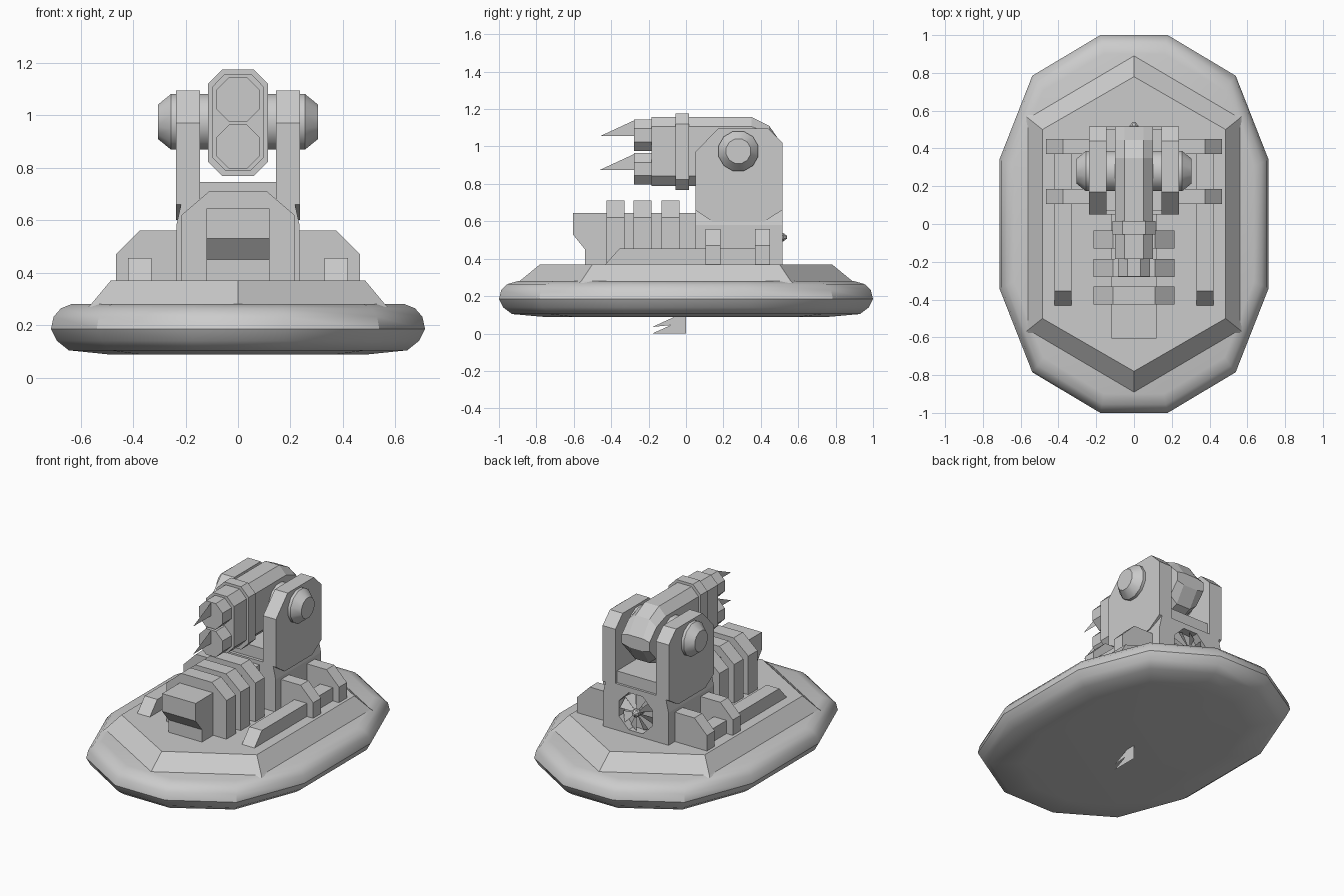
import bpy, bmesh
from math import pi, cos, sin

if "Cube" in bpy.data.objects:
    bpy.data.objects.remove(bpy.data.objects["Cube"])


def finish(name, bm, smooth=None):
    bmesh.ops.recalc_face_normals(bm, faces=bm.faces)
    me = bpy.data.meshes.new(name)
    bm.to_mesh(me)
    bm.free()
    ob = bpy.data.objects.new(name, me)
    bpy.context.collection.objects.link(ob)
    if smooth:
        bpy.ops.object.select_all(action='DESELECT')
        ob.select_set(True)
        bpy.context.view_layer.objects.active = ob
        bpy.ops.object.shade_smooth_by_angle(angle=smooth)
    return ob


def loft(name, rings, smooth=None, cap_end=True):
    """Skin a list of equal-length point rings and cap the ends."""
    bm = bmesh.new()
    vs = [[bm.verts.new(p) for p in r] for r in rings]
    n = len(vs[0])
    for a, b in zip(vs, vs[1:]):
        for i in range(n):
            bm.faces.new((a[i], a[(i + 1) % n], b[(i + 1) % n], b[i]))
    bm.faces.new(vs[0])
    if cap_end:
        bm.faces.new(vs[-1])
    return finish(name, bm, smooth)


def prism_x(name, yz, a, b):
    return loft(name, [[(x, y, z) for y, z in yz] for x in (a, b)])


def prism_y(name, xz, a, b):
    return loft(name, [[(x, y, z) for x, z in xz] for y in (a, b)])


def box(name, x0, x1, y0, y1, z0, z1):
    return prism_x(name, [(y0, z0), (y1, z0), (y1, z1), (y0, z1)], x0, x1)


def circle(r, n):
    return [(r * cos(2 * pi * (i + .5) / n), r * sin(2 * pi * (i + .5) / n)) for i in range(n)]


def octagon(w, z0, z1, c):
    return [(-w + c, z0), (w - c, z0), (w, z0 + c), (w, z1 - c),
            (w - c, z1), (-w + c, z1), (-w, z1 - c), (-w, z0 + c)]


def blade(name, yz):
    bm = bmesh.new()
    bm.faces.new([bm.verts.new((0, y, z)) for y, z in yz])
    return finish(name, bm)


# Rounded twelve-sided skirt
quarter = [(.25, 1), (.755, .785), (1, .34)]
outline = (quarter + [(x, -y) for x, y in quarter[::-1]] +
           [(-x, -y) for x, y in quarter] + [(-x, y) for x, y in quarter[::-1]])
section = [(.49, .75, .088), (.645, .93, .104), (.69, .978, .14), (.713, 1, .185),
           (.703, .988, .232), (.675, .955, .264), (.635, .9, .28)]
loft("hover_skirt", [[(x * hx, y * hy, z) for x, y in outline] for hx, hy, z in section], .6)

# Hexagonal deck
loft("deck", [[(0, -t, z), (w, -s, z), (w, s, z), (0, t, z), (-w, s, z), (-w, -s, z)]
              for w, s, t, z in ((.57, .57, .9, .27), (.56, .56, .89, .28), (.485, .5, .78, .37))])

# Fin under the hull
blade("belly_fin_lower", [(0, 0), (-.18, 0), (-.08, .045), (0, .045)])
blade("belly_fin_upper", [(0, .045), (-.08, .045), (-.18, .035), (-.06, .09), (0, .09)])

# Engine nose and ribs
prism_x("engine_nose", [(-.605, .645), (-.605, .53), (-.54, .45), (-.54, .36), (.1, .36), (.1, .645)], -.12, .12)
rib = [(-.215, .36), (.215, .36), (.215, .62), (.11, .71), (-.11, .71), (-.215, .62)]
for i, y in enumerate((-.425, -.28, -.13)):
    prism_y(f"engine_rib_{i + 1}", rib, y, y + .095)

# Turret base with a socket for the rear fan
base = [(-.235, .36), (.235, .36), (.235, .58), (.215, .67), (-.215, .67), (-.235, .58)]
turret_base = prism_y("turret_base", base, .05, .515)
fan_z = .515
cut = prism_y("fan_cutter", [(x, z + fan_z) for x, z in circle(.13, 8)], .46, .6)
cut.hide_render = True
cut.hide_set(True)
mod = turret_base.modifiers.new("fan_socket", 'BOOLEAN')
mod.object = cut
mod.solver = 'EXACT'
box("turret_bridge", -.15, .15, .07, .5, .66, .745)

# Rear fan: pitched blades and hub
for i in range(8):
    a, b = 2 * pi * i / 8, 2 * pi * (i + .7) / 8
    bm = bmesh.new()
    bm.faces.new([bm.verts.new(p) for p in (
        (0, .505, fan_z), (.12 * cos(a), .505, fan_z + .12 * sin(a)),
        (.12 * cos(b), .475, fan_z + .12 * sin(b)))])
    finish(f"fan_blade_{i + 1}", bm)
loft("fan_hub", [[(x, y, z + fan_z) for x, z in circle(r, 8)]
                 for r, y in ((.025, .46), (.025, .52), (.008, .54))])

# Paired side parts
bracket = [(.2, .36), (.465, .36), (.465, .47), (.375, .56), (.2, .56)]
arm = [(.05, .66), (.05, .97), (.17, 1.095), (.44, 1.095), (.515, 1.02), (.515, .66)]
foot = [(.05, .66), (.515, .66), (.42, .6), (.14, .6)]
for side, s in (("left", -1), ("right", 1)):
    def mir(pts):
        return [(s * x, z) for x, z in pts]
    prism_y(f"front_bracket_{side}", mir(bracket), .105, .185)
    prism_y(f"rear_bracket_{side}", mir(bracket), .37, .45)
    prism_x(f"side_rail_{side}", [(-.44, .36), (-.355, .455), (.4, .455), (.4, .36)], s * .33, s * .42)
    prism_x(f"fork_arm_{side}", arm, s * .145, s * .237)
    prism_x(f"fork_foot_{side}", foot, s * .145, s * .237)
    # Pivot cap and axle
    loft(f"pivot_{side}", [[(s * x, .28 + u, .975 + v) for u, v in circle(r, 12)]
                           for x, r in ((.05, .11), (.255, .11), (.305, .068))], .6)

# Gun body: chamfered slab with a rounded back
gun = [(-.185, .79), (-.185, 1.158), (.35, 1.158), (.445, 1.11), (.515, 1.01),
       (.515, .93), (.45, .83), (.35, .79)]
cy, cz = .17, .974
loft("gun_body", [[(x, cy + (y - cy) * k, cz + (z - cz) * q) for y, z in gun]
                  for x, k, q in ((-.1, 1, .72), (-.05, 1, 1), (.05, 1, 1), (.1, 1, .72))])
prism_y("gun_collar", octagon(.115, .768, 1.175, .055), -.055, .015)

# Barrels and pointed muzzle blades
for name, z in (("upper", 1.06), ("lower", .88)):
    prism_y(f"barrel_{name}", [(x, z + v) for x, v in circle(.091, 8)], -.278, -.17)
    blade(f"muzzle_blade_{name}", [(-.46, z - .005), (-.27, z - .005), (-.27, z + .083)])
